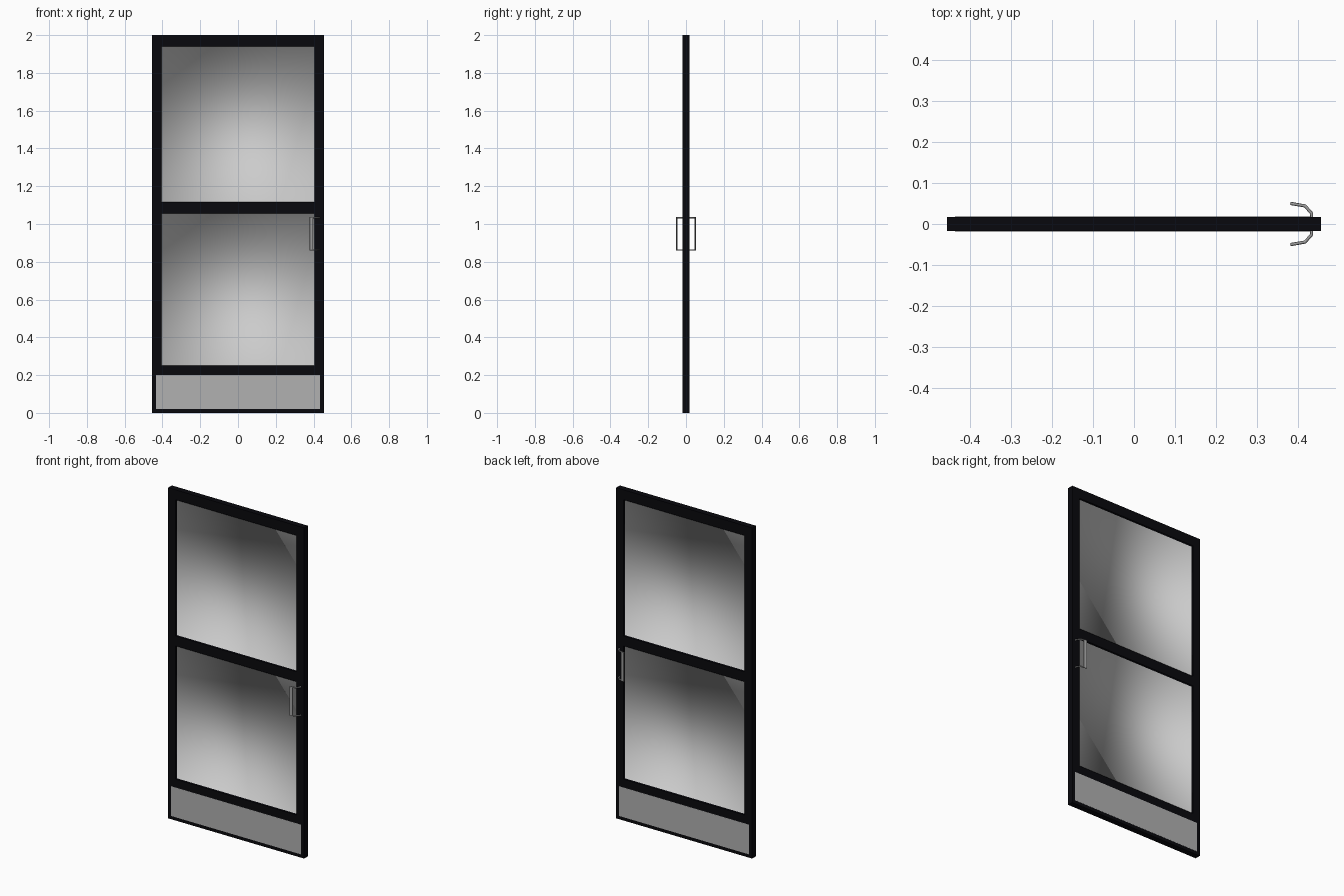
import bpy, bmesh
from mathutils import Vector, Matrix

if "Cube" in bpy.data.objects:
    bpy.data.objects.remove(bpy.data.objects["Cube"])

W, T = 0.455, 0.0175      # half width, half thickness of the door
INNER = 0.405             # half width of the glazed opening


def material(name, rgb):
    m = bpy.data.materials.new(name)
    m.diffuse_color = (*rgb, 1)
    m.use_nodes = True
    m.node_tree.nodes["Principled BSDF"].inputs["Base Color"].default_value = m.diffuse_color
    return m


black = material("black_metal", (0.0025, 0.0025, 0.004))
plate_grey = material("plate_grey", (0.44, 0.44, 0.44))
steel = material("steel", (0.35, 0.35, 0.35))


def finish(name, bm, *mats):
    bmesh.ops.recalc_face_normals(bm, faces=bm.faces) if not mats[1:] else None
    me = bpy.data.meshes.new(name)
    bm.to_mesh(me)
    bm.free()
    for m in mats:
        me.materials.append(m)
    ob = bpy.data.objects.new(name, me)
    bpy.context.collection.objects.link(ob)
    return ob


def box(name, x, y, z, mat):
    """Box from (min, max) ranges on each axis."""
    bm = bmesh.new()
    size = [r[1] - r[0] for r in (x, y, z)]
    mid = [(r[0] + r[1]) / 2 for r in (x, y, z)]
    bmesh.ops.create_cube(bm, size=1, matrix=Matrix.Translation(Vector(mid)) @ Matrix.Diagonal((*size, 1)))
    return finish(name, bm, mat)


glass = material("glass", (0.8, 0.8, 0.8))


def pane(name, s, z0, z1):
    """Recessed pane with black reveal walls, smooth shaded as one tray; s is the y direction it faces."""
    bm = bmesh.new()
    e = 0.0005
    x, z0, z1 = INNER - e, z0 + e, z1 - e
    corners = [(-x, z0), (x, z0), (x, z1), (-x, z1)]
    back = [bm.verts.new((cx, s * 0.005, cz)) for cx, cz in corners]
    rim = [bm.verts.new((cx, s * (T - e), cz)) for cx, cz in corners]
    bm.faces.new(back)
    for i in range(4):
        j = (i + 1) % 4
        bm.faces.new((back[j], back[i], rim[i], rim[j])).material_index = 1
    if s > 0:
        bmesh.ops.reverse_faces(bm, faces=bm.faces)
    for f in bm.faces:
        f.smooth = True
    finish(name, bm, glass, black)


# Frame: full-height stiles with three rails between them
for side, s in (("left", -1), ("right", 1)):
    box(f"{side}_stile", sorted((s * INNER, s * W)), (-T, T), (0, 2), black)
for name, z in (("bottom_rail", (0, 0.25)), ("middle_rail", (1.056, 1.116)), ("top_rail", (1.94, 2))):
    box(name, (-INNER, INNER), (-T, T), z, black)

# Glass, kick plates and pull handles on both faces
for side, s in (("front", -1), ("back", 1)):
    pane(f"{side}_lower_glass", s, 0.25, 1.056)
    pane(f"{side}_upper_glass", s, 1.116, 1.94)
    box(f"{side}_kick_plate", (-0.435, 0.435), sorted((s * (T - 0.001), s * (T + 0.0007))), (0.02, 0.2), plate_grey)

    # Bent handle arms and flat grip strip
    arm = [(0.432, 0.015), (0.432, 0.026), (0.416, 0.044), (0.381, 0.05)]
    for level, z in (("upper", 1.033), ("lower", 0.862)):
        cu = bpy.data.curves.new(f"{side}_{level}_handle_arm", 'CURVE')
        cu.dimensions = '3D'
        cu.bevel_depth = 0.004
        cu.bevel_resolution = 1
        cu.use_fill_caps = True
        sp = cu.splines.new('POLY')
        sp.points.add(len(arm) - 1)
        for p, (x, y) in zip(sp.points, arm):
            p.co = (x, s * y, z, 1)
        cu.materials.append(steel)
        bpy.context.collection.objects.link(bpy.data.objects.new(cu.name, cu))
    grip = box(f"{side}_handle_grip", (-0.009, 0.009), (-0.003, 0.003), (0.859, 1.036), steel)
    grip.location = (0.389, s * 0.0486, 0)
    grip.rotation_euler.z = -s * 0.17
